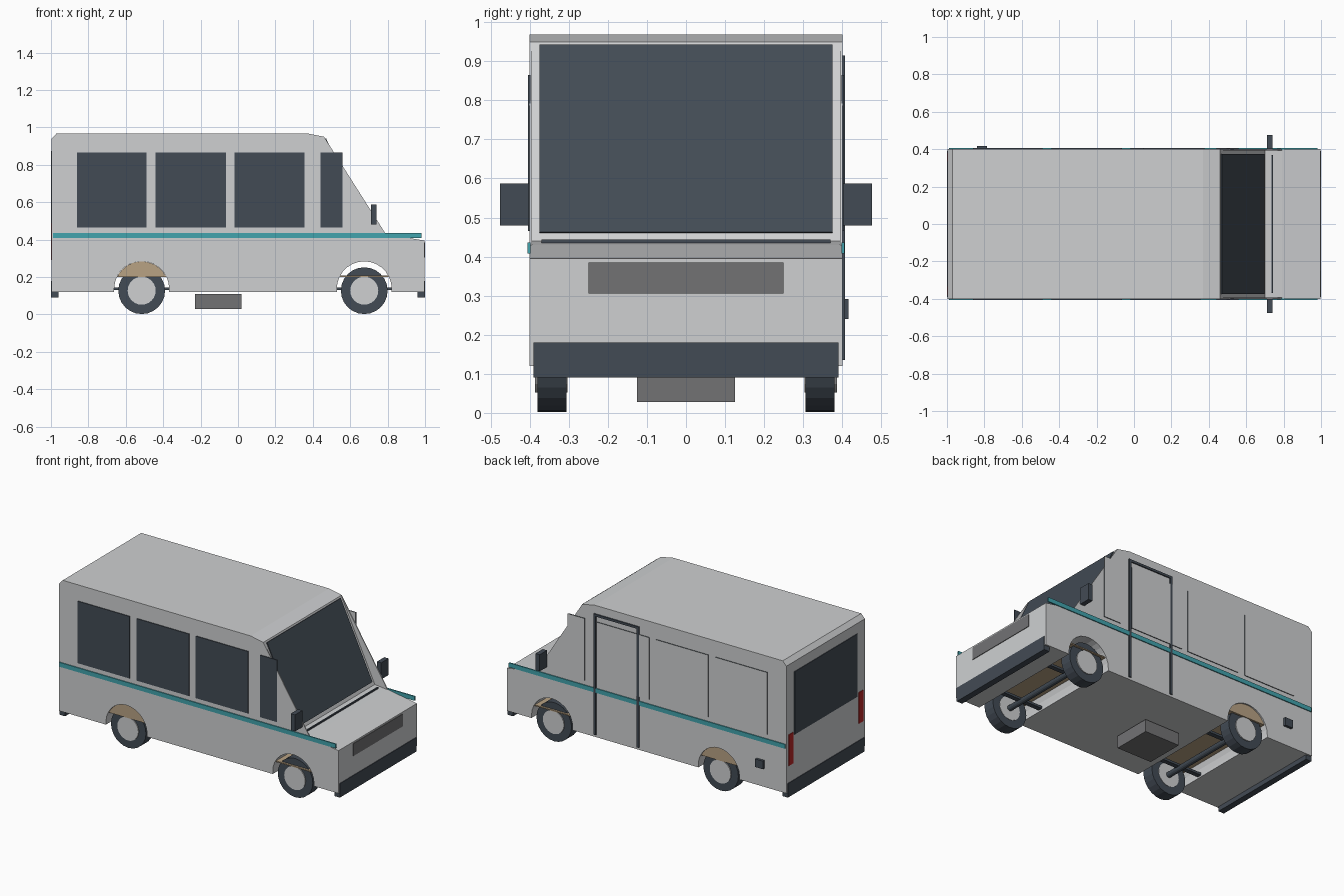
import bpy, bmesh, math
from mathutils import Vector

old = bpy.data.objects.get("Cube")
if old:
    bpy.data.objects.remove(old, do_unlink=True)


def material(name, r, g, b):
    m = bpy.data.materials.new(name)
    m.use_nodes = True
    m.diffuse_color = (r, g, b, 1)
    m.node_tree.nodes["Principled BSDF"].inputs["Base Color"].default_value = (r, g, b, 1)
    return m


PAINT = material("pale grey paint", 0.62, 0.63, 0.64)
DARK = material("dark slate", 0.055, 0.07, 0.09)
GREY = material("mid grey", 0.17, 0.17, 0.175)
TEAL = material("teal", 0.055, 0.37, 0.42)
TAN = material("tan", 0.48, 0.36, 0.23)
RED = material("red", 0.5, 0.02, 0.02)


def finish(name, bm, *mats):
    bmesh.ops.recalc_face_normals(bm, faces=bm.faces)
    me = bpy.data.meshes.new(name)
    bm.to_mesh(me)
    bm.free()
    for m in mats:
        me.materials.append(m)
    ob = bpy.data.objects.new(name, me)
    bpy.context.collection.objects.link(ob)
    return ob


def prism(name, profile, y0, y1, mat):
    """Side profile in x, z extruded across the width."""
    bm = bmesh.new()
    face = bm.faces.new([bm.verts.new((x, y0, z)) for x, z in profile])
    ext = bmesh.ops.extrude_face_region(bm, geom=[face])
    moved = [v for v in ext["geom"] if isinstance(v, bmesh.types.BMVert)]
    bmesh.ops.translate(bm, verts=moved, vec=(0, y1 - y0, 0))
    return finish(name, bm, mat)


def box(name, xs, ys, zs, mat):
    (x0, x1), (z0, z1) = xs, zs
    return prism(name, [(x0, z0), (x1, z0), (x1, z1), (x0, z1)], *ys, mat)


def cylinder(name, centre, radius, length, mat, sides=24):
    bm = bmesh.new()
    bmesh.ops.create_cone(bm, cap_ends=True, segments=sides, radius1=radius,
                          radius2=radius, depth=length)
    ob = finish(name, bm, mat)
    ob.location = centre
    ob.rotation_euler.x = math.pi / 2
    return ob


def arch(cx, radius, start, steps=14):
    """Arc points over a wheel, from front to rear."""
    sweep = math.pi - 2 * start
    angles = [start + sweep * i / steps for i in range(steps + 1)]
    return [(cx + radius * math.cos(a), 0.137 + radius * math.sin(a)) for a in angles]


AXLES = {"front": 0.675, "rear": -0.515}
ARCH = 0.147
W = 0.4
END = 0.996

# Body shell with open wheel arches
profile = [(-END, 0.12), (-END, 0.94), (-0.97, 0.968), (0.37, 0.968), (0.46, 0.95),
           (0.70, 0.44), (0.79, 0.43), (END, 0.395), (END, 0.12)]
for cx in AXLES.values():
    profile += [(cx + ARCH, 0.12)] + arch(cx, ARCH, 0) + [(cx - ARCH, 0.12)]
prism("body", profile, -W, W, PAINT)

# Thin corner panels beside the windscreen
for side, s in (("left", 1), ("right", -1)):
    prism(side + "_corner_panel", [(0.46, 0.95), (0.70, 0.44), (0.79, 0.43)],
          s * W, s * (W - 0.006), PAINT)

# Windscreen lying on the sloped face
a, b = Vector((0.465, 0.94)), Vector((0.691, 0.46))
n = Vector((0.51, 0.24)).normalized() * 0.006
prism("windscreen", [a - n, b - n, b + n, a + n], -0.375, 0.375, DARK)

# Side windows; the left side has painted panels with dark rims
for i, (x0, x1) in enumerate([(-0.86, -0.49), (-0.44, -0.065), (-0.02, 0.355), (0.44, 0.56)]):
    box(f"right_window_{i + 1}", (x0, x1), (-W - 0.005, -W + 0.002), (0.465, 0.865), DARK)
    panel = box(f"left_window_panel_{i + 1}", (x0, x1), (W - 0.002, W + 0.005),
                (0.465, 0.865), DARK)
    panel.data.materials.append(PAINT)
    for f in panel.data.polygons:
        f.material_index = int(abs(f.normal.y) > 0.5)

# Rear window and tail lights
box("rear_window", (-1, -0.99), (-0.32, 0.32), (0.47, 0.875), DARK)
for side, s in (("left", 1), ("right", -1)):
    box(side + "_tail_light", (-1, -0.99), (s * 0.335, s * 0.38), (0.29, 0.49), RED)

# Waist stripes and mirrors
for side, s in (("left", 1), ("right", -1)):
    box(side + "_stripe", (-0.99, 0.98), (s * (W - 0.002), s * (W + 0.006)),
        (0.408, 0.436), TEAL)
    box(side + "_mirror", (0.71, 0.74), (s * 0.402, s * 0.476), (0.48, 0.587), DARK)

# Door frame on the left side
for name, x0 in (("rear", 0.052), ("front", 0.36)):
    box(f"door_{name}_post", (x0, x0 + 0.016), (W - 0.002, W + 0.007), (0.135, 0.915), DARK)
box("door_top_bar", (0.052, 0.376), (W - 0.002, W + 0.007), (0.9, 0.915), DARK)

# Fuel flap, grille, wiper strip, bumpers, underfloor tank
box("fuel_flap", (-0.84, -0.785), (W - 0.002, 0.416), (0.24, 0.292), DARK)
box("grille", (0.99, 1), (-0.25, 0.25), (0.305, 0.385), GREY)
box("wiper_strip", (0.735, 0.744), (-0.37, 0.37), (0.43, 0.444), DARK)
for name, xs in (("front", (0.96, 1)), ("rear", (-1, -0.96))):
    box(name + "_bumper", xs, (-0.39, 0.39), (0.09, 0.18), DARK)
box("underfloor_tank", (-0.23, 0.018), (-0.125, 0.125), (0.028, 0.108), GREY)

# Wheels, hubs, axles and springs
for name, cx in AXLES.items():
    cylinder(name + "_axle", (cx, 0, 0.127), 0.018, 0.64, DARK, 12)
    for side, s in (("left", 1), ("right", -1)):
        cylinder(f"{name}_{side}_tyre", (cx, s * 0.343, 0.127), 0.125, 0.075, DARK)
        cylinder(f"{name}_{side}_hub", (cx, s * 0.345, 0.127), 0.075, 0.083, PAINT)
        box(f"{name}_{side}_spring", (cx - ARCH, cx + ARCH), (s * 0.19, s * 0.22),
            (0.13, 0.145), DARK)

# Inner floor over the front axle and filled wheel box over the rear axle
cx = AXLES["front"]
box("front_floor", (cx - 0.13, cx + 0.13), (-0.393, 0.393), (0.2, 0.207), TAN)
prism("rear_wheel_box", arch(AXLES["rear"], ARCH - 0.001, math.asin(0.063 / ARCH)),
      -0.392, 0.392, TAN)
